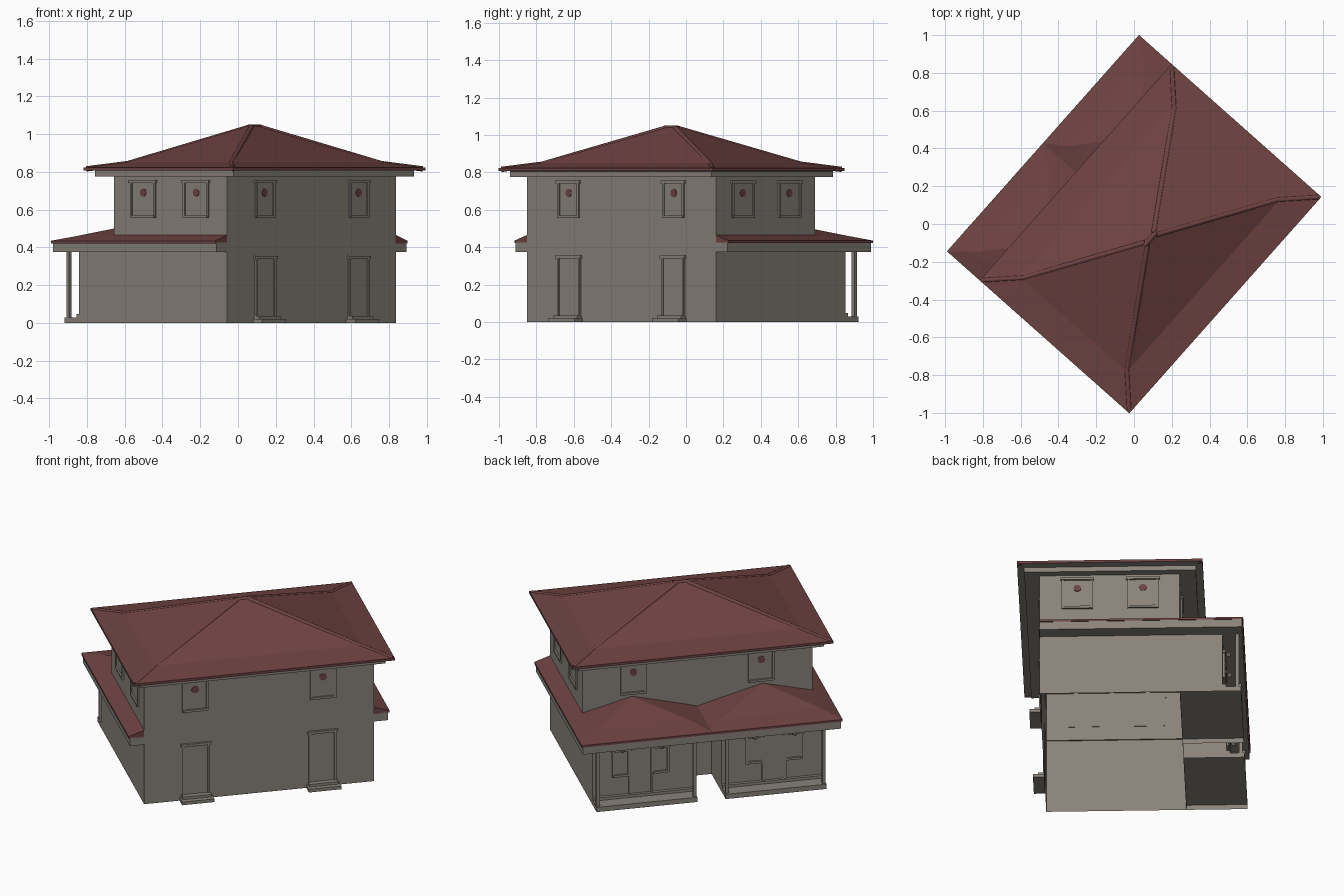
import bpy, bmesh, math
from mathutils import Matrix, Vector

if "Cube" in bpy.data.objects:
    bpy.data.objects.remove(bpy.data.objects["Cube"])

ROT = Matrix.Rotation(math.radians(48.4), 4, 'Z')   # the house stands turned on the grid


def material(name, rgb):
    m = bpy.data.materials.new(name)
    m.diffuse_color = (*rgb, 1)
    m.use_nodes = True
    m.node_tree.nodes["Principled BSDF"].inputs["Base Color"].default_value = m.diffuse_color
    return m


WALL = material("taupe wall", (0.250, 0.227, 0.196))
ROOF = material("dark red tile", (0.157, 0.056, 0.054))


def finish(bm, name, mats, recalc=True):
    """Turn the bmesh into an object, turned into place."""
    if recalc:
        bmesh.ops.recalc_face_normals(bm, faces=bm.faces)
    bm.transform(ROT)
    me = bpy.data.meshes.new(name)
    bm.to_mesh(me)
    bm.free()
    for m in mats:
        me.materials.append(m)
    ob = bpy.data.objects.new(name, me)
    bpy.context.collection.objects.link(ob)
    return ob


def add_box(bm, u0, u1, v0, v1, z0, z1):
    m = Matrix.Translation(((u0 + u1) / 2, (v0 + v1) / 2, (z0 + z1) / 2)) @ \
        Matrix.Diagonal((abs(u1 - u0), abs(v1 - v0), z1 - z0, 1))
    bmesh.ops.create_cube(bm, size=1, matrix=m)


def box(name, *dims, no_bottom=False, no_top=False):
    bm = bmesh.new()
    add_box(bm, *dims)
    bm.normal_update()
    gone = [f for f in bm.faces if (no_bottom and f.normal.z < -.5) or (no_top and f.normal.z > .5)]
    bmesh.ops.delete(bm, geom=gone, context='FACES')
    return finish(bm, name, [WALL], recalc=False)


def on_wall(bm, axis, face, out, a0, a1, d0, d1, z0, z1):
    """Box on a wall: a runs along it, d stands out from it."""
    p, q = face + out * d0, face + out * d1
    if axis == 'v':
        add_box(bm, a0, a1, min(p, q), max(p, q), z0, z1)
    else:
        add_box(bm, min(p, q), max(p, q), a0, a1, z0, z1)


def opening(name, axis, face, out, c, w, z0, z1, dot=None, sill=True):
    """Window or door: jambs, header, sill, pane and an optional red roundel."""
    bm = bmesh.new()
    h, t = w / 2, 0.013
    for s in (-1, 1):
        on_wall(bm, axis, face, out, c + s * h - t / 2, c + s * h + t / 2, -.003, .009, z0, z1)
    on_wall(bm, axis, face, out, c - h - .014, c + h + .014, -.003, .014, z1 - .016, z1)
    on_wall(bm, axis, face, out, c - h, c + h, -.003, .002, z0, z1 - .01)
    if sill:
        on_wall(bm, axis, face, out, c - h, c + h, -.003, .012, z0, z0 + .014)
    if dot:
        d = face + out * .002
        pos = (c, d, dot) if axis == 'v' else (d, c, dot)
        turn = Matrix.Rotation(math.pi / 2, 4, 'X' if axis == 'v' else 'Y')
        r = bmesh.ops.create_cone(bm, cap_ends=True, segments=10, radius1=.022, radius2=.022,
                                  depth=.006, matrix=Matrix.Translation(pos) @ turn)
        for f in {f for v in r['verts'] for f in v.link_faces}:
            f.material_index = 1
    return finish(bm, name, [WALL, ROOF])


def hip_cap(name, pts, r=.014):
    """Rounded, mostly sunken tile cap following a hip line."""
    bm = bmesh.new()
    for a, b in zip(pts, pts[1:]):
        a, b = Vector(a), Vector(b)
        m = Matrix.Translation((a + b) / 2) @ (b - a).to_track_quat('Z', 'Y').to_matrix().to_4x4()
        bmesh.ops.create_cone(bm, cap_ends=True, segments=10, radius1=r, radius2=r,
                              depth=(b - a).length, matrix=m)
    for f in bm.faces:
        f.smooth = len(f.verts) == 4
    return finish(bm, name, [ROOF])


# Main two-storey body, open underneath
U, VF, VB, VBAY = .675, -.52, .28, .525
box("main_body", -U, U, VF, VB, 0, .80, no_bottom=True, no_top=True)

# Upper soffit, eave board and bell-cast hip roof, built as stacked rings
CV = -.117
soffit = [(.67, .397, .776), (.72, .49, .776), (.72, .49, .806), (.766, .53, .808)]
tiles = [(.766, .53, .808), (.766, .53, .823), (.61, .375, .851), (.045, .008, 1.043)]
for name, rings, mat in (("upper_eave", soffit, WALL), ("upper_roof", tiles, ROOF)):
    bm = bmesh.new()
    loops = [[bm.verts.new((s * hu, CV + t * hv, z))
              for s, t in ((-1, -1), (1, -1), (1, 1), (-1, 1))] for hu, hv, z in rings]
    for lo, hi in zip(loops, loops[1:]):
        for i in range(4):
            bm.faces.new((lo[i], lo[(i + 1) % 4], hi[(i + 1) % 4], hi[i]))
    if mat is ROOF:
        bm.faces.new(loops[-1])
    finish(bm, name, [mat], recalc=False)
for s in (-1, 1):
    for t in (-1, 1):
        hip_cap("upper_hip_cap", [(s * (hu - .01), CV + t * (hv - .01 if hv > .1 else hv), z - .007)
                                  for hu, hv, z in tiles[1:]])
hip_cap("ridge_cap", [(-.05, CV, 1.036), (.05, CV, 1.036)])

# Lower eave boards around both ends and the porch side
box("lower_eave_porch", -.758, .758, VB, .638, .375, .425)
for s in (-1, 1):
    box("lower_eave_end", s * U, s * .758, VF, VB, .375, .425)

    # Lower skirt roof: a half hip over each bay, valley between them
    P = {'E0': (0, .645, .435), 'E1': (.766, .645, .435), 'E2': (.766, VF, .435),
         'K0': (.08, .53, .458), 'K1': (.668, .53, .463), 'K2': (.67, VF, .467),
         'W': (.67, .275, .467), 'P': (.383, .275, .54), 'V': (0, .275, .437),
         'KV': (.08, .275, .460)}
    bm = bmesh.new()
    v = {k: bm.verts.new((s * a, b, c)) for k, (a, b, c) in P.items()}
    for k in ('E0', 'E1', 'E2', 'K2'):
        v['b' + k] = bm.verts.new((s * P[k][0], P[k][1], .422))
    for names in ("E0 E1 K1 K0", "K0 K1 P", "K1 W P", "E1 E2 K2 W K1", "E0 K0 KV V", "K0 P KV",
                  "E0 bE0 bE1 E1", "E1 bE1 bE2 E2", "E2 bE2 bK2 K2"):
        f = bm.faces.new([v[n] for n in names.split()])
        f.normal_flip() if s > 0 else None
    finish(bm, "lower_roof", [ROOF], recalc=True)

    # Porch bay: room, hollow plinth, sill and posts
    box("porch_bay", s * .083, s * U, VB, VBAY, .03, .38, no_bottom=True, no_top=True)
    box("porch_plinth", s * .083, s * U, VB, .63, 0, .03, no_bottom=True)
    box("porch_sill", s * .083, s * U, VBAY, .545, .03, .047)
    for u in (.095, .663):
        box("porch_post", s * u - .01, s * u + .01, .598, .618, .03, .38)
    for u in (.275, .507):
        opening("porch_window", 'v', VBAY, 1, s * u, .09, .16, .335)
        bm = bmesh.new()
        bmesh.ops.create_uvsphere(bm, u_segments=8, v_segments=6, radius=.014,
                                  matrix=Matrix.Translation((s * u, VBAY + .03, .335)))
        finish(bm, "porch_lamp", [WALL])
    opening("porch_door", 'v', VBAY, 1, s * .391, .13, .04, .36, sill=False)

    # Upper windows on the long sides
    opening("front_window", 'v', VF, -1, s * .375, .14, .555, .757, dot=.69)
    opening("porch_side_window", 'v', VB, 1, s * .375, .14, .555, .757, dot=.69)
    # Upper windows on the ends
    for c in (-.305, .07):
        opening("end_window", 'u', s * U, s, c, .165, .555, .757, dot=.69)

    # Ground-floor doors with two steps
    opening("front_door", 'v', VF, -1, s * .372, .15, .03, .355, sill=False)
    box("lower_step", s * .372 - .095, s * .372 + .095, VF - .065, VF, 0, .02)
    box("upper_step", s * .372 - .085, s * .372 + .085, VF - .035, VF, .02, .036)
